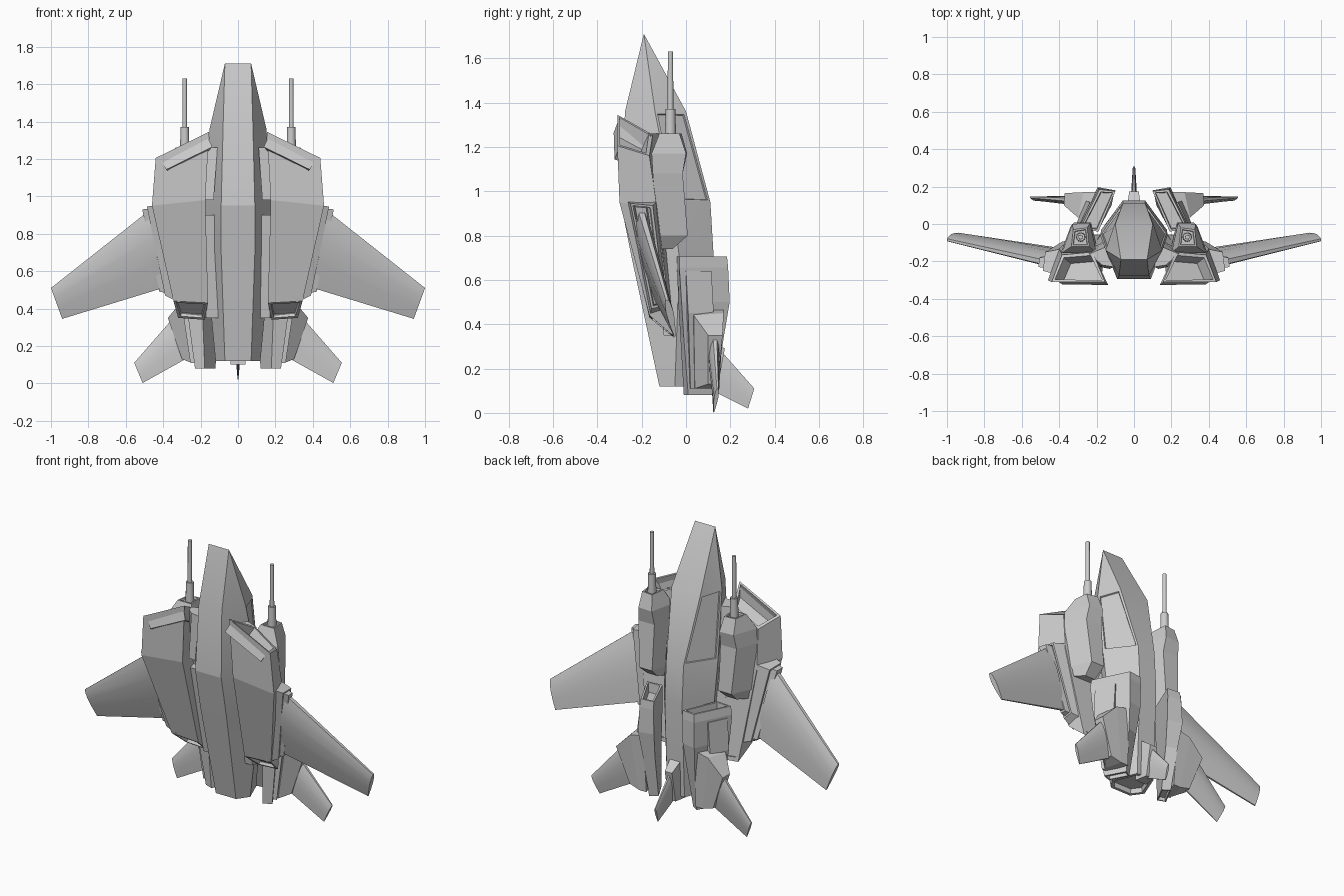
import bpy, bmesh, math
from mathutils import Vector

if "Cube" in bpy.data.objects:
    bpy.data.objects.remove(bpy.data.objects["Cube"])


def finish(bm, name, mirror, smooth):
    me = bpy.data.meshes.new(name)
    bm.to_mesh(me)
    bm.free()
    ob = bpy.data.objects.new(name, me)
    bpy.context.collection.objects.link(ob)
    if smooth:
        bpy.ops.object.select_all(action='DESELECT')
        ob.select_set(True)
        bpy.context.view_layer.objects.active = ob
        bpy.ops.object.shade_smooth_by_angle(angle=math.radians(smooth))
    if mirror:
        ob.modifiers.new("mirror", 'MIRROR')
    return ob


def recess(bm, face, rim, depth):
    """Sink a panel or intake into a face, leaving a rim."""
    bmesh.ops.inset_individual(bm, faces=[face], thickness=rim)
    bmesh.ops.inset_individual(bm, faces=[face], thickness=0.004, depth=-depth)


def loft(name, sections, mirror=True, start=None, end=None, smooth=0, panels=()):
    """Skin matching rings of points; start/end = (rim, depth) sinks that cap.
    panels = (ring, side, rim, depth) sinks a side face."""
    bm = bmesh.new()
    rings = [[bm.verts.new(p) for p in s] for s in sections]
    n = len(rings[0])
    side = {}
    for k, (a, b) in enumerate(zip(rings, rings[1:])):
        for i in range(n):
            j = (i + 1) % n
            side[k, i] = bm.faces.new((a[i], a[j], b[j], b[i]))
    c0, c1 = bm.faces.new(rings[0][::-1]), bm.faces.new(rings[-1])
    bmesh.ops.remove_doubles(bm, verts=bm.verts[:], dist=1e-4)
    bmesh.ops.recalc_face_normals(bm, faces=bm.faces[:])
    if start:
        recess(bm, c0, *start)
    if end:
        recess(bm, c1, *end)
    for k, i, rim, depth in panels:
        recess(bm, side[k, i], rim, depth)
    return finish(bm, name, mirror, smooth)


def at_z(z, pts):
    return [(x, y, z) for x, y in pts]


def wing(name, le_root, te_root, le_tip, te_tip, t_root, t_tip, axis=(0, 1, 0), mirror=True):
    """Tapered lens-section wing between leading and trailing edge points."""
    ax = Vector(axis)
    def section(le, te, t):
        le, te = Vector(le), Vector(te)
        prof = [(0, .35), (.12, .75), (.35, 1), (.65, .75), (1, .2)]
        up = [le.lerp(te, u) + ax * t * h / 2 for u, h in prof]
        return up + [le.lerp(te, u) - ax * t * h / 2 for u, h in reversed(prof)]
    return loft(name, [section(le_root, te_root, t_root), section(le_tip, te_tip, t_tip)],
                mirror, smooth=35)


def tube(name, x, y, z0, z1, r0, r1, seg=12):
    def ring(r, z):
        return [(x + r * math.cos(2 * math.pi * i / seg), y + r * math.sin(2 * math.pi * i / seg), z)
                for i in range(seg)]
    return loft(name, [ring(r0, z0), ring(r1, z1)], smooth=40)


# Fuselage: six-sided hull, belly / flank / spine half widths and depths
hull = []
for z, bw, by, mw, my, tw, ty in [
        (1.71, .07, -.19, .07, -.19, .07, -.19),
        (1.36, .08, -.275, .152, -.14, .10, .0),
        (0.95, .09, -.295, .18, -.06, .06, .11),
        (0.70, .09, -.245, .175, -.03, .06, .125),
        (0.12, .07, -.12, .12, -.05, .06, .10)]:
    hull.append(at_z(z, [(-bw, by), (bw, by), (mw, my), (tw, ty), (-tw, ty), (-mw, my)]))
loft("fuselage", hull, False, end=(.02, .03), smooth=14,
     panels=[(1, 2, .018, .008), (1, 4, .018, .008)])

# Belly intake pods
loft("intake_pod", [
    [(.155, -.31, 1.345), (.44, -.31, 1.205), (.385, -.165, 1.16), (.22, -.15, 1.255)],
    [(.175, -.30, .98), (.46, -.30, .95), (.40, -.13, .92), (.22, -.13, .96)],
    [(.16, -.165, .43), (.345, -.165, .44), (.32, -.06, .35), (.18, -.055, .34)]],
    start=(.022, .08), end=(.02, .02))

# Struts tying the pods to the hull
loft("upper_pod_strut", [
    at_z(1.26, [(.11, -.23), (.17, -.22), (.24, -.16), (.12, -.11)]),
    at_z(0.98, [(.13, -.24), (.18, -.23), (.24, -.14), (.14, -.08)])])
loft("lower_pod_strut", [
    at_z(0.90, [(.12, -.19), (.20, -.19), (.22, -.12), (.14, -.10)]),
    at_z(0.35, [(.10, -.10), (.17, -.10), (.18, -.06), (.12, -.05)])])

# Wing root blocks on the pod flanks, in two steps
loft("wing_root_block", [
    [(.40, -.275, .96), (.40, -.135, .95), (.31, -.075, .46), (.31, -.165, .43)],
    [(.487, -.25, .945), (.475, -.15, .935), (.385, -.095, .485), (.39, -.155, .47)]],
    end=(.014, .012))
loft("wing_root_rail", [
    [(.43, -.24, .94), (.43, -.17, .94), (.36, -.11, .49), (.36, -.15, .48)],
    [(.512, -.23, .93), (.505, -.18, .925), (.415, -.115, .495), (.42, -.145, .49)]])

# Main wings
wing("main_wing", (.48, -.205, .92), (.40, -.135, .51),
     (1.0, -.085, .51), (.94, -.05, .345), .075, .035)

# Gun pods with collar and barrel
loft("gun_pod", [
    at_z(1.26, [(.24, -.12), (.335, -.12), (.325, -.03), (.25, -.02)]),
    at_z(1.17, [(.20, -.155), (.385, -.155), (.33, .0), (.235, .005)]),
    at_z(1.08, [(.20, -.15), (.39, -.15), (.34, -.015), (.23, -.015)]),
    at_z(0.80, [(.20, -.13), (.38, -.13), (.32, .008), (.23, .008)]),
    at_z(0.74, [(.20, -.11), (.36, -.11), (.31, -.06), (.24, -.06)])],
    start=(.012, .012))
tube("gun_collar", .285, -.07, 1.22, 1.37, .026, .022)
tube("gun_barrel", .285, -.07, 1.36, 1.63, .013, .012)

# Rear engine nacelles, slanted section with open intake
loft("engine_nacelle", [
    at_z(0.705, [(.10, .175), (.185, .185), (.29, -.03), (.19, -.04)]),
    at_z(0.655, [(.10, .18), (.19, .19), (.30, -.03), (.19, -.04)]),
    at_z(0.50, [(.10, .175), (.195, .197), (.29, -.02), (.19, -.035)]),
    at_z(0.34, [(.11, .15), (.18, .17), (.265, -.01), (.188, -.025)]),
    at_z(0.08, [(.12, .10), (.165, .13), (.23, .01), (.178, -.01)])],
    start=(.016, .06), end=(.01, .02))

# Outer ribs along the nacelles
loft("nacelle_rib", [
    at_z(0.64, [(.21, .10), (.235, .115), (.29, .0), (.25, -.01)]),
    at_z(0.45, [(.22, .11), (.255, .125), (.305, .01), (.25, .0)]),
    at_z(0.11, [(.18, .09), (.21, .10), (.255, .02), (.20, .015)])])

# Tail fins on tapered mounts
loft("tail_fin_mount", [
    [(.21, .03, .47), (.18, .17, .47), (.17, .15, .11), (.21, .03, .11)],
    [(.30, .035, .44), (.27, .17, .45), (.22, .15, .11), (.25, .04, .11)],
    [(.375, .10, .35), (.37, .165, .35), (.29, .145, .13), (.30, .10, .13)]])
wing("tail_fin", (.35, .13, .345), (.28, .12, .13),
     (.555, .143, .11), (.51, .125, .002), .05, .02)

# Dorsal fin on its mount
loft("dorsal_mount", [
    [(-.04, .08, .36), (.04, .08, .36), (.04, .06, .10), (-.04, .06, .10)],
    [(-.025, .175, .29), (.025, .175, .29), (.025, .14, .10), (-.025, .14, .10)]], False)
wing("dorsal_fin", (0, .14, .30), (0, .12, .10), (0, .308, .11), (0, .28, .02),
     .035, .014, axis=(1, 0, 0), mirror=False)
